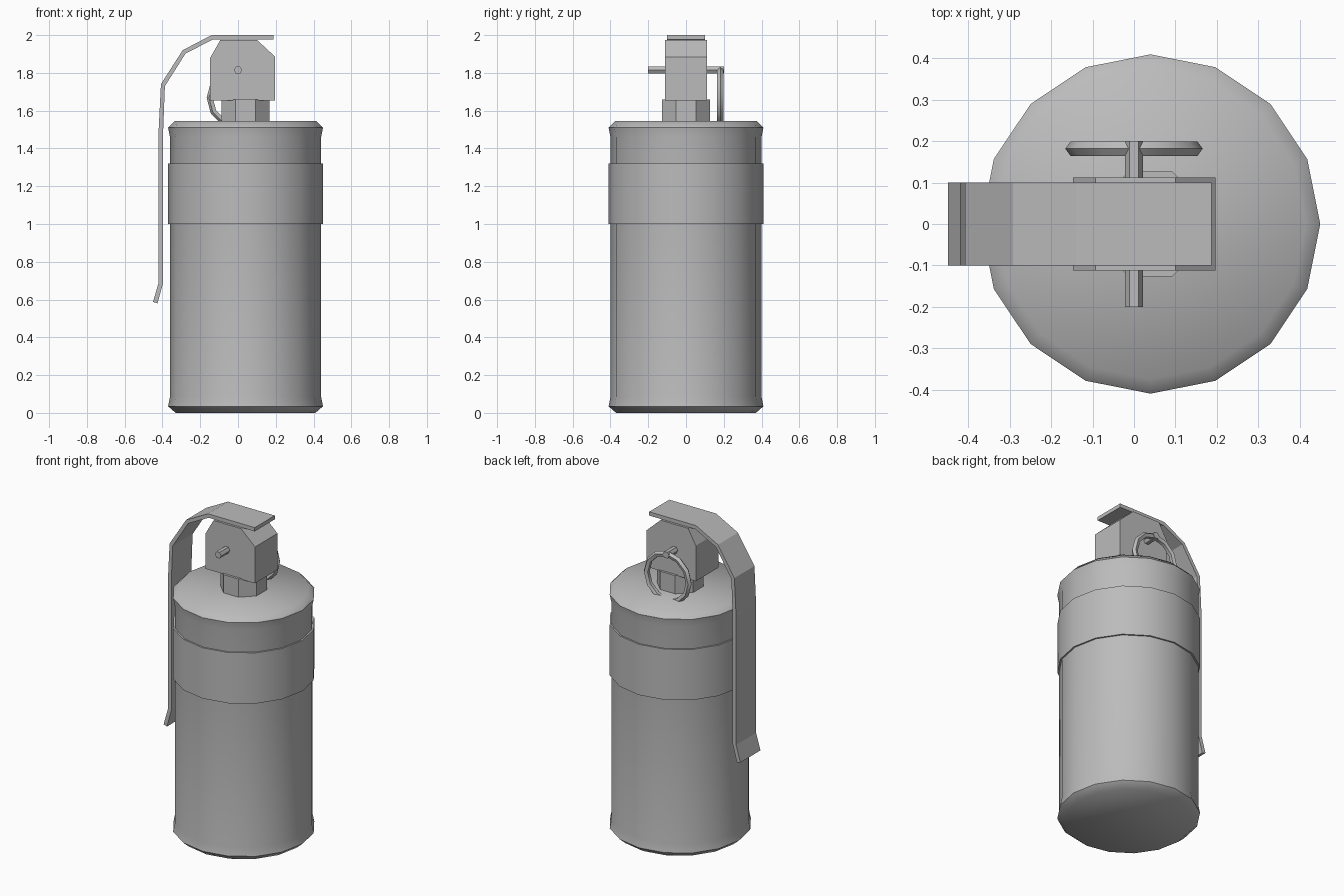
import bpy, bmesh, math
from mathutils import Matrix, Vector

if "Cube" in bpy.data.objects:
    bpy.data.objects.remove(bpy.data.objects["Cube"])

metal = bpy.data.materials.new("grey metal")
GREY = (0.5, 0.5, 0.5, 1)
metal.diffuse_color = GREY
metal.use_nodes = True
metal.node_tree.nodes["Principled BSDF"].inputs["Base Color"].default_value = GREY

AXIS_X = 0.04  # the can sits slightly off centre


def finish(name, bm, smooth=None):
    bmesh.ops.recalc_face_normals(bm, faces=bm.faces)
    mesh = bpy.data.meshes.new(name)
    bm.to_mesh(mesh)
    bm.free()
    mesh.materials.append(metal)
    obj = bpy.data.objects.new(name, mesh)
    bpy.context.collection.objects.link(obj)
    if smooth:
        bpy.ops.object.select_all(action='DESELECT')
        obj.select_set(True)
        bpy.context.view_layer.objects.active = obj
        bpy.ops.object.shade_smooth_by_angle(angle=math.radians(smooth))
    return obj


def lathe(name, profile, sides, turn=0.0, smooth=None):
    """Capped solid of revolution from (radius, z) pairs."""
    bm = bmesh.new()
    rings = []
    for r, z in profile:
        angles = [turn + math.tau * i / sides for i in range(sides)]
        rings.append([bm.verts.new((AXIS_X + r * math.cos(a), r * math.sin(a), z)) for a in angles])
    for low, high in zip(rings, rings[1:]):
        for i in range(sides):
            j = (i + 1) % sides
            bm.faces.new((low[i], low[j], high[j], high[i]))
    bm.faces.new(rings[0])
    bm.faces.new(rings[-1])
    return finish(name, bm, smooth)


def extrude_y(name, outline, half):
    """Side outline in x, z given thickness along y."""
    bm = bmesh.new()
    face = bm.faces.new([bm.verts.new((x, -half, z)) for x, z in outline])
    out = bmesh.ops.extrude_face_region(bm, geom=[face])
    moved = [v for v in out["geom"] if isinstance(v, bmesh.types.BMVert)]
    bmesh.ops.translate(bm, verts=moved, vec=(0, 2 * half, 0))
    return finish(name, bm)


# Can with chamfered, slightly flared rims
lathe("can_body", [(0.37, 0), (0.41, 0.035), (0.4, 0.085), (0.4, 1.46),
                   (0.41, 1.51), (0.375, 1.545)], 16, smooth=50)
lathe("can_band", [(0.41, 1.0), (0.41, 1.32)], 16, smooth=50)

# Octagonal neck and fuze head
lathe("neck", [(0.137, 1.53), (0.137, 1.66)], 8, turn=math.pi / 8)
extrude_y("fuze_head", [(-0.147, 1.655), (0.197, 1.655), (0.197, 1.885),
                        (0.1, 1.975), (-0.093, 1.975), (-0.147, 1.88)], 0.112)

# Bent safety lever
outer = [(0.187, 2.0), (-0.14, 2.0), (-0.293, 1.92), (-0.408, 1.74), (-0.42, 1.5), (-0.42, 0.69), (-0.45, 0.587)]
inner = [(0.187, 1.976), (-0.135, 1.976), (-0.278, 1.902), (-0.387, 1.73), (-0.396, 1.5), (-0.396, 0.69), (-0.426, 0.58)]
extrude_y("safety_lever", outer + inner[::-1], 0.1)

# Hexagonal pin through the head
bm = bmesh.new()
bmesh.ops.create_cone(bm, cap_ends=True, segments=6, radius1=0.022, radius2=0.022, depth=0.4,
                      matrix=Matrix.Translation((0, 0, 1.815)) @ Matrix.Rotation(math.pi / 2, 4, 'X')
                      @ Matrix.Rotation(math.pi / 6, 4, 'Z'))
finish("pin", bm)

# Pull ring hanging behind the head
bm = bmesh.new()
SIDES, TUBE = 12, 5
loops = []
for i in range(SIDES):
    a = math.tau * i / SIDES
    loop = []
    for k in range(TUBE):
        b = math.tau * k / TUBE
        r = 0.148 + 0.018 * math.cos(b)
        loop.append(bm.verts.new((r * math.cos(a), 0.182 + 0.018 * math.sin(b), 1.668 + r * math.sin(a))))
    loops.append(loop)
for i in range(SIDES):
    p, q = loops[i], loops[(i + 1) % SIDES]
    for k in range(TUBE):
        m = (k + 1) % TUBE
        bm.faces.new((p[k], p[m], q[m], q[k]))
finish("pull_ring", bm, smooth=40)
